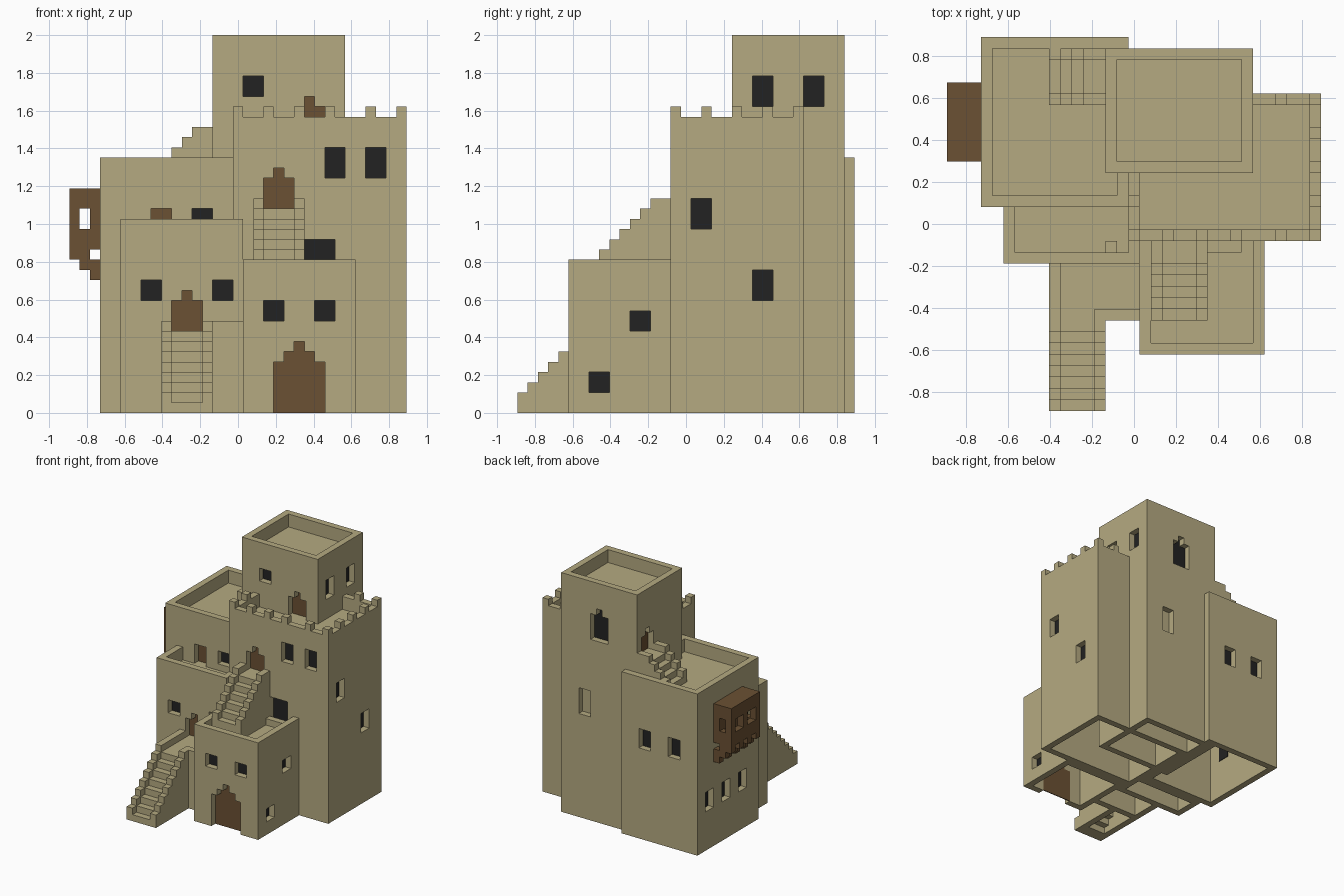
import bpy, bmesh
from mathutils import Vector

U = 2 / 37            # building module: one block
MID = 16.5            # plan centre in blocks

if "Cube" in bpy.data.objects:
    bpy.data.objects.remove(bpy.data.objects["Cube"], do_unlink=True)


def material(name, rgb):
    m = bpy.data.materials.new(name)
    m.use_nodes = True
    m.diffuse_color = (*rgb, 1)
    bsdf = m.node_tree.nodes["Principled BSDF"]
    bsdf.inputs["Base Color"].default_value = (*rgb, 1)
    bsdf.inputs["Roughness"].default_value = 0.9
    return m


SAND = material("sandstone", (0.46, 0.40, 0.22))
WOOD = material("brown wood", (0.147, 0.082, 0.033))
DARK = material("dark opening", (0.016, 0.016, 0.016))


def pos(i, j, k):
    return Vector(((i - MID) * U, (j - MID) * U, k * U))


def box(bm, i0, i1, j0, j1, k0, k1):
    vs = bmesh.ops.create_cube(bm, size=1)["verts"]
    lo, hi = pos(i0, j0, k0), pos(i1, j1, k1)
    for v in vs:
        v.co = (lo + hi) / 2 + v.co * (hi - lo)


def finish(name, bm, mat):
    bmesh.ops.recalc_face_normals(bm, faces=bm.faces)
    me = bpy.data.meshes.new(name)
    bm.to_mesh(me)
    bm.free()
    me.materials.append(mat)
    ob = bpy.data.objects.new(name, me)
    bpy.context.scene.collection.objects.link(ob)
    return ob


def boxes(name, mat, *items):
    bm = bmesh.new()
    for it in items:
        box(bm, *it)
    return finish(name, bm, mat)


def carve(ob, cutter_bm):
    """Subtract the cutter mesh and keep the result as plain geometry."""
    cutter = finish("cutter", cutter_bm, ob.data.materials[0])
    cutter.hide_render = True
    mod = ob.modifiers.new("carve", 'BOOLEAN')
    mod.operation, mod.solver, mod.use_self = 'DIFFERENCE', 'EXACT', True
    mod.object = cutter
    dg = bpy.context.evaluated_depsgraph_get()
    me = bpy.data.meshes.new_from_object(ob.evaluated_get(dg))
    ob.modifiers.clear()
    ob.data = me
    bpy.data.objects.remove(cutter, do_unlink=True)


SIDES = {
    "front": lambda p, a, d, k: pos(a, p + d, k),
    "back": lambda p, a, d, k: pos(a, p - d, k),
    "left": lambda p, a, d, k: pos(p + d, a, k),
    "right": lambda p, a, d, k: pos(p - d, a, k),
}


def opening(bm, side, plane, mid, base, rows, d0, d1):
    """Stepped outline, stacked from (width, top) rows, extruded into a wall."""
    half, k = [], base
    for width, top in rows:
        half += [(width / 2, k), (width / 2, top)]
        k = top
    outline = half + [(-w, k) for w, k in reversed(half)]
    rings = [[bm.verts.new(SIDES[side](plane, mid + w, d, k)) for w, k in outline]
             for d in (d0, d1)]
    bm.faces.new(rings[0])
    bm.faces.new(rings[1])
    n = len(outline)
    for a in range(n):
        b = (a + 1) % n
        bm.faces.new((rings[0][a], rings[0][b], rings[1][b], rings[1][a]))


def room(name, i0, i1, j0, j1, top, floor, openings, open_back=False):
    """Hollow block with parapet, open underside, cut openings and panels."""
    ob = boxes(name, SAND, (i0, i1, j0, j1, 0, top))
    cut = bmesh.new()
    box(cut, i0 + 1, i1 - 1, j0 + 1, j1 - 1, -1, floor - 0.5)
    box(cut, i0 + 1, i1 - 1, j0 + 1, j1 + (1 if open_back else -1), floor, top + 1)
    planes = {"front": j0, "back": j1, "left": i0, "right": i1}
    panels = {}
    for side, mid, base, rows, mat in openings:
        plane = planes[side]
        opening(cut, side, plane, mid, base if base else -1, rows, -0.5, 1.4)
        bm = panels.setdefault(mat, bmesh.new())
        opening(bm, side, plane, mid, base, rows, 0.95, 1.08)
    carve(ob, cut)
    for mat, bm in panels.items():
        finish(name + " " + mat.name + " panels", bm, mat)


def window(side, mid, base, top, width=2, mat=DARK):
    return (side, mid, base, [(width, top)], mat)


def door(side, mid, base, mat=WOOD):
    return (side, mid, base, [(3, base + 3), (1, base + 4)], mat)


# Main rooms
room("back left room", 3, 16, 18, 33, 25, 23, [
    window("front", 9, 17, 20, mat=WOOD), window("front", 13, 18, 20),
    window("back", 12, 14, 17), window("back", 7, 14, 17),
    *[window("left", j, 6, 9) for j in (22, 26, 30)]])
room("front left room", 5, 17, 13, 18, 19, 17, [
    window("front", 8, 11, 13), window("front", 15, 11, 13),
    door("front", 11.5, 8)], open_back=True)
room("right block", 16, 33, 15, 28, 29, 27, [
    window("front", 26, 23, 26), window("front", 30, 23, 26),
    door("front", 20.5, 20), window("front", 24.5, 13, 17, 3),
    window("right", 18, 18, 21), window("right", 24, 11, 14)])
room("front room", 17, 28, 5, 15, 15, 13, [
    window("front", 20, 9, 11), window("front", 25, 9, 11),
    ("front", 22.5, 0, [(5, 5), (3, 6), (1, 7)], WOOD),
    window("right", 12, 8, 10), window("right", 8, 2, 4)], open_back=True)
room("high tower", 14, 27, 21, 32, 37, 35, [
    window("front", 18, 31, 33), door("front", 23.5, 27),
    window("right", 24, 30, 33), window("right", 29, 30, 33),
    door("left", 29.5, 27),
    ("back", 20.5, 28, [(3, 32), (1, 33)], DARK),
    window("back", 23, 16, 20, mat=SAND)])

# Battlements on the right block
merlons = [(i, 15) for i in (16, 19, 22, 25, 29, 32)]
merlons += [(32, j) for j in (18, 21, 24, 27)] + [(16, 18), (29, 27)]
boxes("battlements", SAND, *[(i, i + 1, j, j + 1, 29, 30) for i, j in merlons])


# Stairs: stepped side walls with treads between
def stairs(name, a0, start, count, first, ground, along_x=False, landing=0):
    items = []
    for n in range(count + landing):
        tread = first + min(n, count - 1)
        s = start + n
        for b0, b1, low, high in ((a0, a0 + 1, ground, tread + 1),
                                  (a0 + 4, a0 + 5, ground, tread + 1),
                                  (a0 + 1, a0 + 4, max(ground, tread - 2), tread)):
            span = (s, s + 1, b0, b1) if along_x else (b0, b1, s, s + 1)
            items.append((*span, low, high))
    boxes(name, SAND, *items)


stairs("front stairs", 9, 0, 8, 1, 0)
stairs("upper stairs", 18, 8, 6, 15, 13, landing=1)
stairs("roof stairs", 27, 9, 4, 24, 23, along_x=True, landing=1)

# Landing between the front stairs and the front left room
boxes("landing", SAND, (9, 17, 8, 13, 7, 8), (9, 10, 8, 13, 0, 9),
      (13, 17, 8, 9, 0, 9), (10, 13, 8, 9, 0, 8))
boxes("door steps", SAND, (23, 26, 14, 15, 13, 14), (14, 15, 14, 15, 17, 18))

# Hanging wooden balcony
balcony = boxes("balcony", WOOD, (0, 3, 22, 29, 16, 22))
hollow = bmesh.new()
box(hollow, 1, 2, 23, 28, 17, 21)
box(hollow, 1, 2, 21, 30, 18, 20)
for j in (23, 26):
    box(hollow, -1, 1.5, j, j + 2, 18, 20)
carve(balcony, hollow)
boxes("balcony brackets", WOOD, *[
    it for j in (22, 24, 26, 28) for it in (
        (0, 1, j, j + 1, 15, 16), (1, 2, j, j + 1, 14, 16), (2, 3, j, j + 1, 13, 15))])
